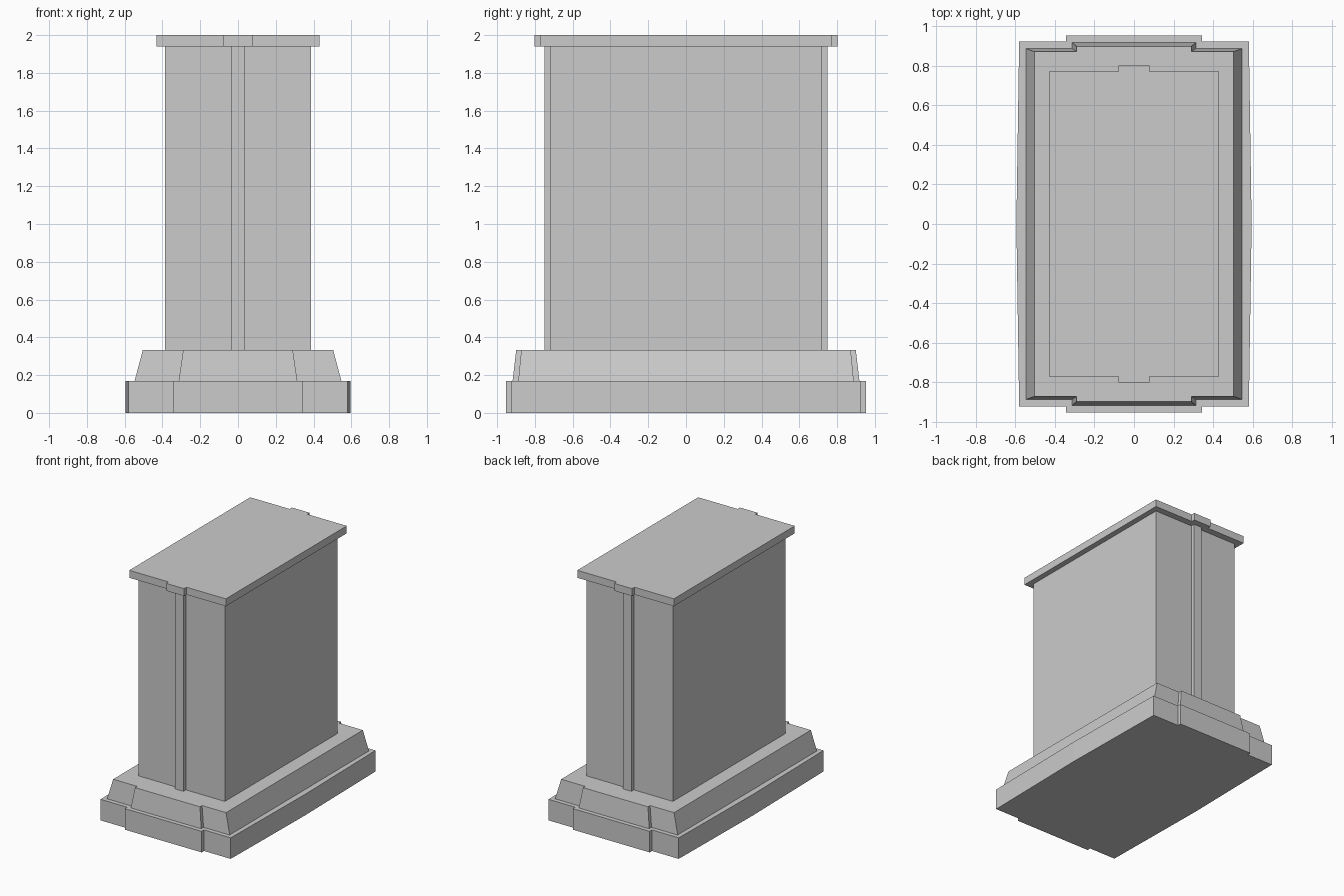
import bpy, bmesh

if "Cube" in bpy.data.objects:
    bpy.data.objects.remove(bpy.data.objects["Cube"])


def outline(hx, hy, tab_x, tab_y, bulge=0.0):
    """Rectangle with a shallow raised tab on the front and back ends."""
    half = [(hx + bulge, 0), (hx, hy), (tab_x, hy), (tab_x, tab_y),
            (-tab_x, tab_y), (-tab_x, hy), (-hx, hy)]
    if not bulge:
        half = half[1:]
    return half + [(-x, -y) for x, y in half]


def block(name, z0, z1, lower, upper=None):
    """Solid joining a lower outline to an upper outline."""
    bm = bmesh.new()
    rings = [[bm.verts.new((x, y, z)) for x, y in pts]
             for pts, z in ((lower, z0), (upper or lower, z1))]
    n = len(lower)
    bm.faces.new(rings[0][::-1])
    bm.faces.new(rings[1])
    for i in range(n):
        j = (i + 1) % n
        bm.faces.new((rings[0][i], rings[0][j], rings[1][j], rings[1][i]))
    bmesh.ops.recalc_face_normals(bm, faces=bm.faces)
    mesh = bpy.data.meshes.new(name)
    bm.to_mesh(mesh)
    bm.free()
    obj = bpy.data.objects.new(name, mesh)
    bpy.context.collection.objects.link(obj)
    return obj


# Bottom step, sides bowing out slightly at mid-length
block("base_step", 0.0, 0.17, outline(0.581, 0.923, 0.343, 0.953, 0.014))

# Tapered plinth
block("tapered_plinth", 0.17, 0.333,
      outline(0.547, 0.888, 0.314, 0.918),
      outline(0.504, 0.872, 0.29, 0.899))

# Tall shaft with a narrow rib on each end
block("shaft", 0.333, 1.94, outline(0.386, 0.718, 0.037, 0.749))

# Flat cap with a tab over each rib
block("cap", 1.94, 2.0, outline(0.431, 0.771, 0.079, 0.801))
